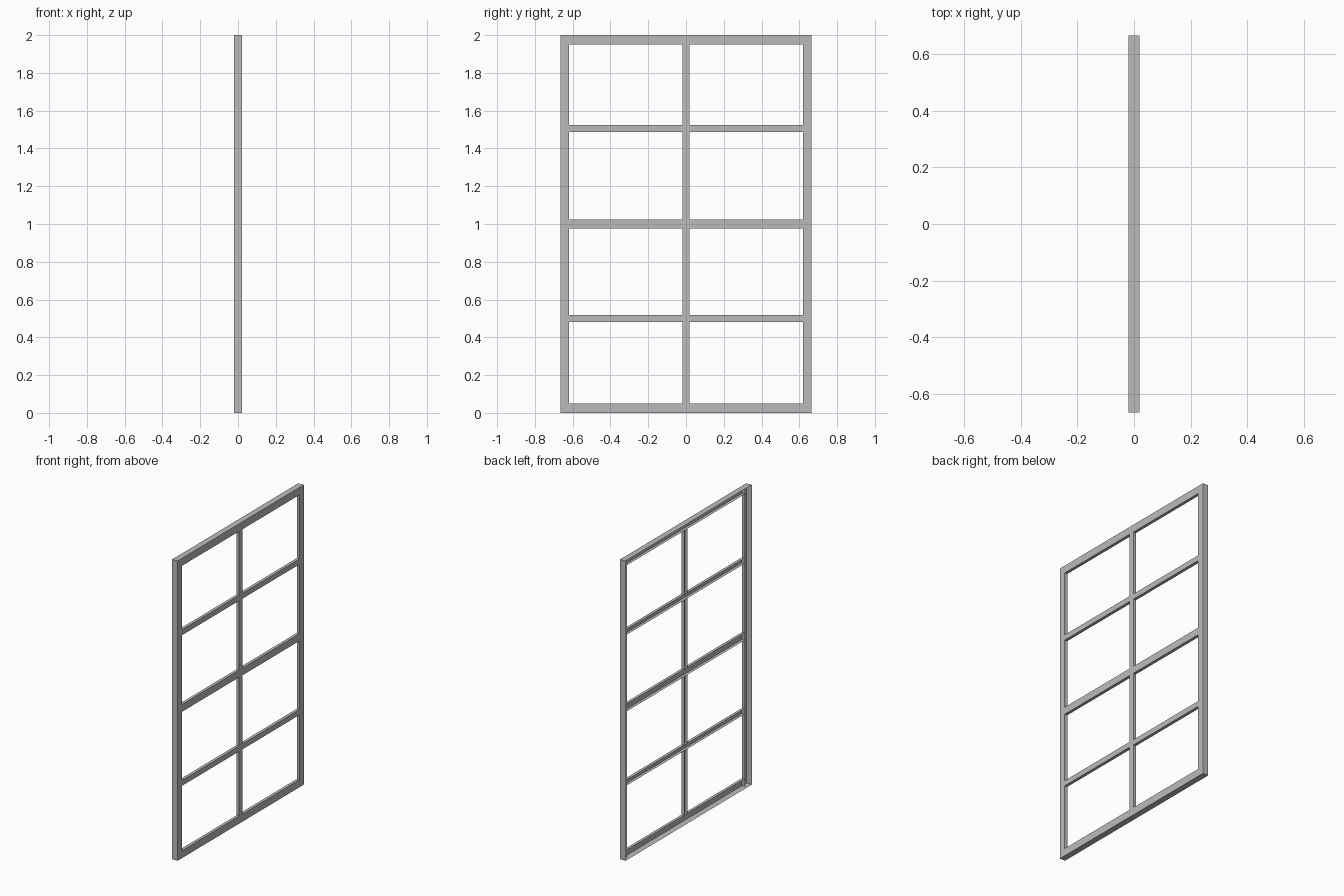
import bpy

if "Cube" in bpy.data.objects:
    bpy.data.objects.remove(bpy.data.objects["Cube"], do_unlink=True)

# One plain grey paint
paint = bpy.data.materials.new("grey_paint")
paint.use_nodes = True
grey = (0.5, 0.5, 0.5, 1)
paint.diffuse_color = grey
paint.node_tree.nodes["Principled BSDF"].inputs["Base Color"].default_value = grey

FACE = 0.02           # plane of the flat face
DEEP, SHALLOW = 0.04, 0.02   # outer return and opening return
W, H = 0.665, 2.0     # half width, height
IN = 0.62             # half width of the opening
EDGE = 0.05           # top and bottom rail height
MID = 0.024           # half height of the middle rail
BAR = 0.018           # half width of the glazing bars


def channel(name, y0, y1, z0, z1, bottom=0, right=0, top=0, left=0):
    """Flat face towards +x with returns folded back along the given sides."""
    corners = [(y0, z0), (y1, z0), (y1, z1), (y0, z1)]
    verts = [(FACE, y, z) for y, z in corners]
    faces = [(0, 1, 2, 3)]
    for i, depth in enumerate((bottom, right, top, left)):
        if depth:
            j = (i + 1) % 4
            n = len(verts)
            verts += [(FACE - depth, *corners[i]), (FACE - depth, *corners[j])]
            faces.append((j, i, n, n + 1))
    mesh = bpy.data.meshes.new(name)
    mesh.from_pydata(verts, [], faces)
    mesh.materials.append(paint)
    obj = bpy.data.objects.new(name, mesh)
    bpy.context.collection.objects.link(obj)
    return obj


# Outer frame
channel("stile_front", -W, -IN, 0, H, DEEP, SHALLOW, DEEP, DEEP)
channel("stile_back", IN, W, 0, H, DEEP, DEEP, DEEP, SHALLOW)
channel("bottom_rail", -IN, IN, 0, EDGE, bottom=DEEP, top=SHALLOW)
channel("top_rail", -IN, IN, H - EDGE, H, bottom=SHALLOW, top=DEEP)
channel("middle_rail", -IN, IN, H / 2 - MID, H / 2 + MID, bottom=SHALLOW, top=SHALLOW)

# Glazing bars in the lower and upper sash
for sash, low, high, cross in (("lower", EDGE, H / 2 - MID, 0.5),
                               ("upper", H / 2 + MID, H - EDGE, 1.505)):
    channel(sash + "_cross_bar", -IN, IN, cross - BAR, cross + BAR,
            bottom=SHALLOW, top=SHALLOW)
    for part, z0, z1 in (("low", low, cross - BAR), ("high", cross + BAR, high)):
        channel(f"{sash}_upright_{part}", -BAR, BAR, z0, z1,
                right=SHALLOW, left=SHALLOW)
